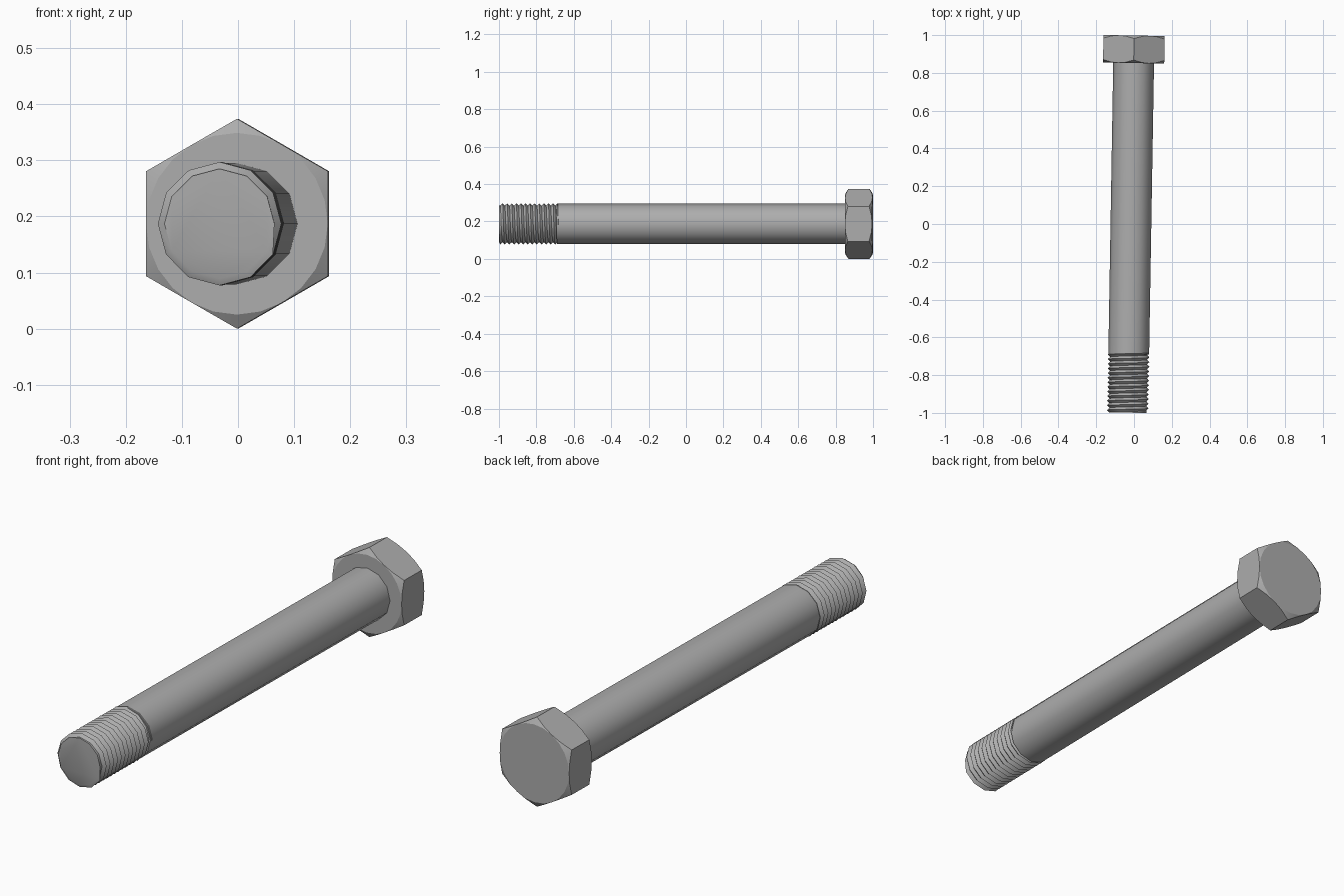
import bpy, bmesh
from math import pi, cos, sin

if "Cube" in bpy.data.objects:
    bpy.data.objects.remove(bpy.data.objects["Cube"])

steel = bpy.data.materials.new("grey steel")
steel.use_nodes = True
steel.diffuse_color = (0.42, 0.42, 0.42, 1)
steel.node_tree.nodes["Principled BSDF"].inputs["Base Color"].default_value = steel.diffuse_color

SIDES = 12
FRONT, SHOULDER, UNDER_HEAD, BACK = -0.999, -0.69, 0.852, 0.998


def point(bm, r, angle, y):
    """Vertex at a polar position around the bolt's long axis."""
    return bm.verts.new((r * cos(angle), y, r * sin(angle)))


def finish(bm, name, smooth_angle):
    """Clean the mesh, close its ends and place it on the slightly turned axis."""
    bmesh.ops.remove_doubles(bm, verts=bm.verts, dist=1e-5)
    bmesh.ops.holes_fill(bm, edges=[e for e in bm.edges if e.is_boundary], sides=0)
    bmesh.ops.recalc_face_normals(bm, faces=bm.faces)
    mesh = bpy.data.meshes.new(name)
    bm.to_mesh(mesh)
    bm.free()
    mesh.materials.append(steel)
    ob = bpy.data.objects.new(name, mesh)
    bpy.context.collection.objects.link(ob)
    ob.location = (-0.0163, 0, 0.187)
    ob.rotation_euler.z = -0.0168
    bpy.ops.object.select_all(action="DESELECT")
    ob.select_set(True)
    bpy.context.view_layer.objects.active = ob
    bpy.ops.object.shade_smooth_by_angle(angle=smooth_angle * pi / 180)
    return ob


def bridge(bm, a, b):
    """Join two closed rings with quads."""
    for i in range(len(a)):
        j = (i + 1) % len(a)
        bm.faces.new((a[i], a[j], b[j], b[i]))


# Plain shank
bm = bmesh.new()
rings = [[point(bm, 0.108, 2 * pi * i / SIDES, y) for i in range(SIDES)]
         for y in (SHOULDER, UNDER_HEAD + 0.01)]
bridge(bm, *rings)
finish(bm, "shank", 40)

# Helical thread, fading to the root radius at both ends
ROOT, CREST, PITCH = 0.098, 0.11, 0.0245
END = SHOULDER + 0.01
bm = bmesh.new()
turns = int((END - FRONT) / PITCH) + 3
root, crest = [], []
for s in range(turns * SIDES + 1):
    angle = -2 * pi * s / SIDES
    y = FRONT + (s / SIDES - 1.5) * PITCH
    root.append(point(bm, ROOT, angle, min(max(y, FRONT), END)))
    y += PITCH / 2
    inside = FRONT < y < END
    crest.append(point(bm, CREST if inside else ROOT, angle, min(max(y, FRONT), END)))
for s in range(turns * SIDES):
    bm.faces.new((root[s], root[s + 1], crest[s + 1], crest[s]))
    t = s + SIDES
    if t < turns * SIDES:
        bm.faces.new((crest[s], crest[s + 1], root[t + 1], root[t]))
bmesh.ops.remove_doubles(bm, verts=bm.verts, dist=1e-5)
finish(bm, "thread", 40)

# Hexagonal head, its corners chamfered at both ends
APOTHEM, STEPS = 0.162, 24
bm = bmesh.new()
rings = [[], [], [], []]
for i in range(STEPS):
    angle = 2 * pi * i / STEPS
    hex_r = APOTHEM / cos((angle + pi / 6) % (pi / 3) - pi / 6)
    cut = (hex_r - APOTHEM) * 0.65
    for ring, r, y in zip(rings, (APOTHEM, hex_r, hex_r, APOTHEM),
                          (UNDER_HEAD, UNDER_HEAD + cut, BACK - cut, BACK)):
        ring.append(point(bm, r, angle, y))
for a, b in zip(rings, rings[1:]):
    bridge(bm, a, b)
finish(bm, "hex_head", 25)
